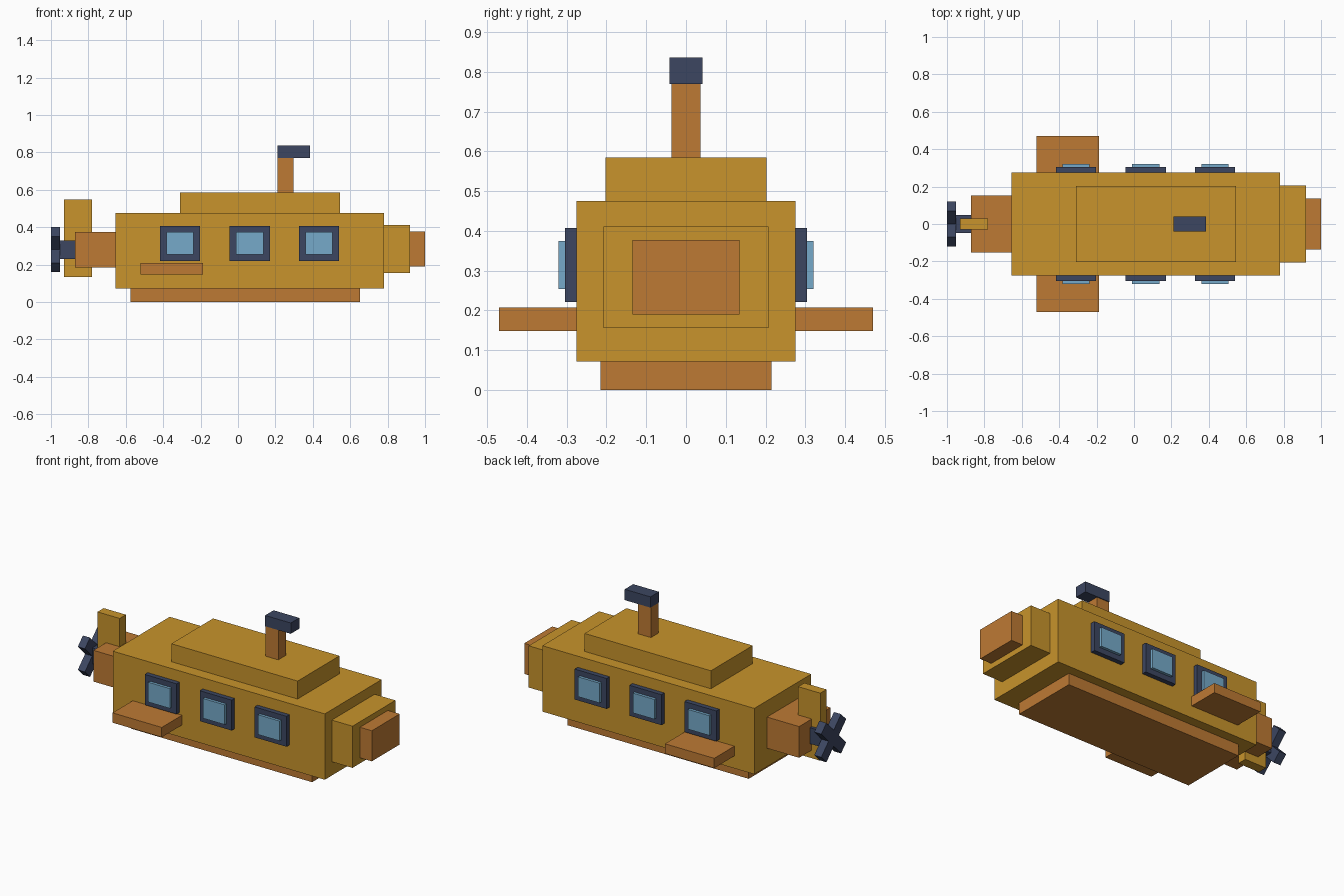
import bpy
import bmesh
import math
from mathutils import Matrix, Vector

if "Cube" in bpy.data.objects:
    bpy.data.objects.remove(bpy.data.objects["Cube"], do_unlink=True)


def material(name, rgb):
    mat = bpy.data.materials.new(name)
    mat.use_nodes = True
    mat.diffuse_color = (*rgb, 1)
    mat.node_tree.nodes["Principled BSDF"].inputs["Base Color"].default_value = (*rgb, 1)
    return mat


yellow = material("mustard yellow", (0.58, 0.296, 0.025))
copper = material("copper orange", (0.515, 0.195, 0.034))
navy = material("dark navy", (0.045, 0.061, 0.119))
glass = material("window blue", (0.181, 0.402, 0.591))


def box(name, mat, x, y, z, roll=0):
    """Box from (min, max) ranges, rolled about its own x axis."""
    low, high = (Vector(corner) for corner in zip(x, y, z))
    mesh = bpy.data.meshes.new(name)
    bm = bmesh.new()
    bmesh.ops.create_cube(bm, size=1, matrix=Matrix.Diagonal((*(high - low), 1)))
    bm.to_mesh(mesh)
    bm.free()
    mesh.materials.append(mat)
    obj = bpy.data.objects.new(name, mesh)
    obj.location = (low + high) / 2
    obj.rotation_euler.x = roll
    bpy.context.collection.objects.link(obj)
    return obj


def centred(half):
    return (-half, half)


# Body from keel to nose and tail
box("hull", yellow, (-0.655, 0.78), centred(0.275), (0.072, 0.475))
box("upper_deck", yellow, (-0.31, 0.545), centred(0.202), (0.475, 0.585))
box("keel", copper, (-0.575, 0.652), centred(0.215), (0, 0.072))
box("bow", yellow, (0.78, 0.92), centred(0.207), (0.156, 0.411))
box("nose", copper, (0.92, 1.0), centred(0.135), (0.19, 0.377))
box("tail", copper, (-0.872, -0.655), centred(0.152), (0.184, 0.375))
box("tail_fin", yellow, (-0.93, -0.78), centred(0.03), (0.135, 0.548))

# Periscope
box("periscope_mast", copper, (0.212, 0.298), centred(0.036), (0.585, 0.77))
box("periscope_head", navy, (0.212, 0.386), centred(0.041), (0.77, 0.836))

# Side fins and windows, mirrored left and right
for side, sign in (("left", 1), ("right", -1)):
    def outward(inner, outer):
        return sorted((sign * inner, sign * outer))

    box(f"{side}_side_fin", copper, (-0.52, -0.187), outward(0.275, 0.47), (0.148, 0.208))
    for i, cx in enumerate((-0.31, 0.062, 0.433)):
        box(f"{side}_window_frame_{i + 1}", navy, (cx - 0.108, cx + 0.108),
            outward(0.275, 0.304), (0.221, 0.407))
        box(f"{side}_window_glass_{i + 1}", glass, (cx - 0.073, cx + 0.073),
            outward(0.304, 0.321), (0.254, 0.375))

# Propeller with crossed blades
box("propeller_hub", navy, (-0.952, -0.872), centred(0.049), (0.231, 0.329))
for i, roll in enumerate((math.pi / 4, -math.pi / 4)):
    box(f"propeller_blade_{i + 1}", navy, (-1.0, -0.952), centred(0.135), (0.245, 0.315), roll)
